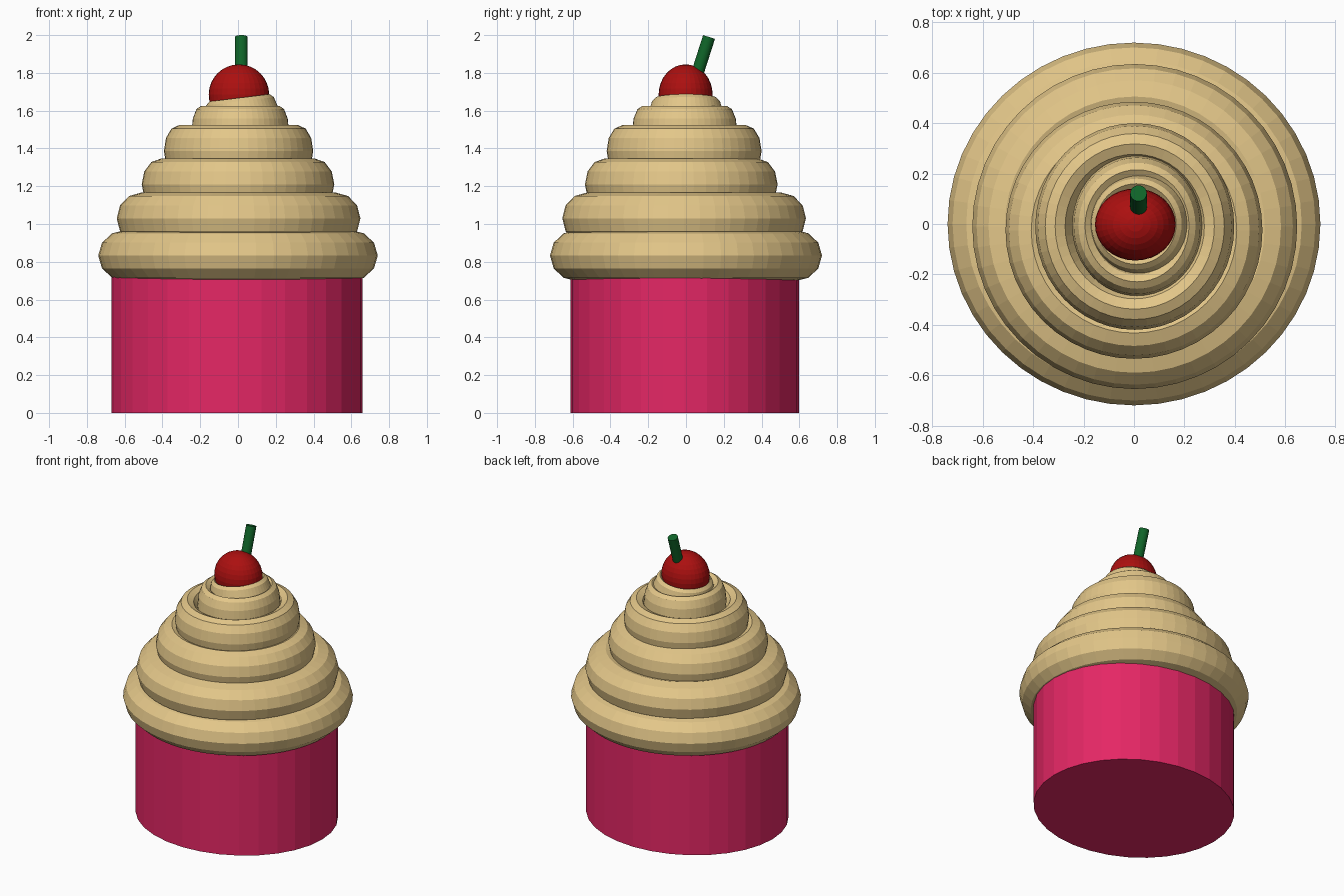
import bpy
import math
from mathutils import Vector

cube = bpy.data.objects.get("Cube")
if cube:
    bpy.data.objects.remove(cube)


def material(name, rgb):
    m = bpy.data.materials.new(name)
    m.use_nodes = True
    colour = (*rgb, 1)
    m.diffuse_color = colour
    m.node_tree.nodes["Principled BSDF"].inputs["Base Color"].default_value = colour
    return m


pink = material("pink_wrapper", (0.78, 0.02, 0.13))
cream = material("cream_frosting", (0.77, 0.57, 0.25))
red = material("cherry_red", (0.41, 0.005, 0.005))
green = material("stem_green", (0.005, 0.13, 0.022))


def finish(name, mat, scale):
    ob = bpy.context.object
    ob.name = name
    ob.scale = scale
    ob.data.materials.append(mat)
    return ob


# Wrapper cup
cup_height = 0.76
bpy.ops.mesh.primitive_cylinder_add(vertices=32, radius=1, depth=cup_height,
                                    location=(-0.005, -0.007, cup_height / 2))
finish("wrapper_cup", pink, (0.665, 0.605, 1))

# Frosting rings: outer x radius, outer y radius, centre x, y, z, tilt in degrees
rings = [
    (0.74, 0.72, 0, 0, 0.833, 0),
    (0.645, 0.645, 0.003, -0.01, 1.03, 0),
    (0.51, 0.51, 0, -0.025, 1.21, 0),
    (0.395, 0.41, 0.003, -0.01, 1.387, 0),
    (0.258, 0.278, 0.012, -0.007, 1.49, 0),
    (0.2, 0.2, 0.025, 0, 1.533, -7),
]
for i, (rx, ry, x, y, z, tilt) in enumerate(rings, 1):
    bpy.ops.mesh.primitive_torus_add(major_segments=48, minor_segments=12,
                                     major_radius=0.8, minor_radius=0.2,
                                     location=(x, y, z),
                                     rotation=(0, math.radians(tilt), 0))
    finish(f"frosting_ring_{i}", cream, (rx, ry, 0.68))

# Cherry
bpy.ops.mesh.primitive_uv_sphere_add(segments=32, ring_count=16, radius=1,
                                     location=(0.005, -0.002, 1.685))
finish("cherry", red, (0.16, 0.143, 0.16))

# Leaning stem
base, tip = Vector((0.018, 0.045, 1.75)), Vector((0.018, 0.122, 1.99))
axis = tip - base
bpy.ops.mesh.primitive_cylinder_add(vertices=32, radius=0.033, depth=axis.length,
                                    location=(base + tip) / 2,
                                    rotation=axis.to_track_quat('Z', 'Y').to_euler())
finish("cherry_stem", green, (1, 1, 1))
